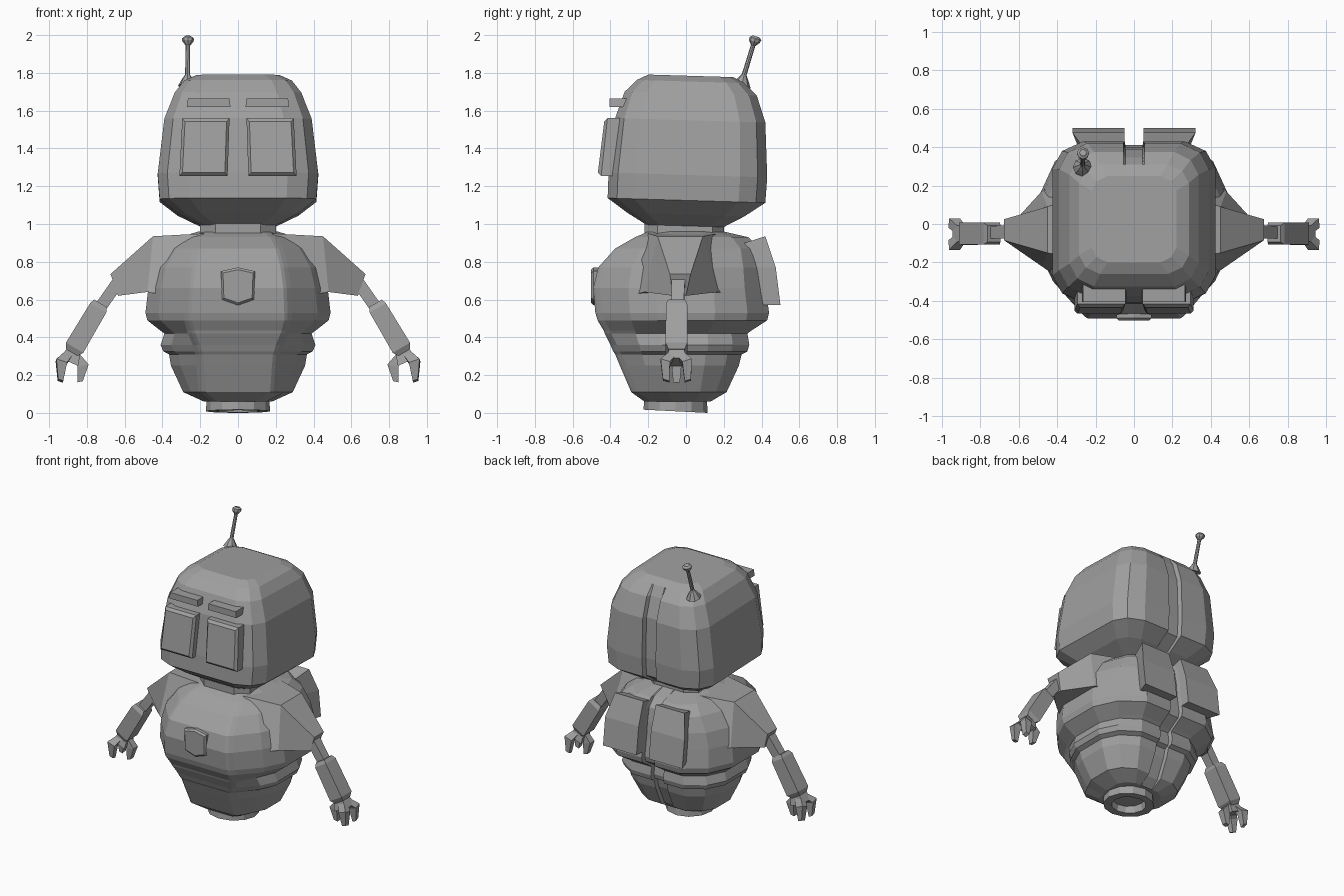
import bpy, bmesh, math
from mathutils import Vector

grey = bpy.data.materials.new("plain grey")
grey.diffuse_color = (0.35, 0.35, 0.35, 1)


def finish(name, bm):
    bmesh.ops.recalc_face_normals(bm, faces=bm.faces)
    me = bpy.data.meshes.new(name)
    bm.to_mesh(me)
    bm.free()
    me.materials.append(grey)
    ob = bpy.data.objects.new(name, me)
    bpy.context.collection.objects.link(ob)
    return ob


def loft(name, rings, sx=1, closed=False):
    """Skin equal-length rings of points; cap the ends, or join last to first."""
    bm = bmesh.new()
    vs = [[bm.verts.new((p[0] * sx, p[1], p[2])) for p in r] for r in rings]
    n = len(vs[0])
    pairs = list(zip(vs, vs[1:])) + ([(vs[-1], vs[0])] if closed else [])
    for a, b in pairs:
        for i in range(n):
            j = (i + 1) % n
            bm.faces.new((a[i], a[j], b[j], b[i]))
    if not closed:
        bm.faces.new(vs[0])
        bm.faces.new(vs[-1])
    return finish(name, bm)


def mirrored(half, z, tilt=0.0):
    """Complete a right-hand outline, front to back, with its left half."""
    pts = half + [(-x, y) for x, y in reversed(half)]
    return [(x, y, z + tilt * y) for x, y in pts]


def rod(name, stations, sides=6, sx=1, turn=0.0):
    """Tube through (point, half width, half depth) stations."""
    rings = []
    d = (Vector(stations[-1][0]) - Vector(stations[0][0])).normalized()
    v = Vector((0, 1, 0))
    u = v.cross(d).normalized()
    v = d.cross(u)
    for p, a, b in stations:
        rings.append([Vector(p) + u * a * math.cos(t) + v * b * math.sin(t)
                      for t in (turn + 2 * math.pi * i / sides for i in range(sides))])
    return loft(name, rings, sx)


# Head: rounded box with a shallow slot down the back
def head_ring(z, w, yf, yb, groove):
    c = (yf + yb) / 2
    h = (yb - yf) / 2
    half = [(0.62 * w, yf), (0.88 * w, c - 0.88 * h), (w, c - 0.66 * h),
            (w, c + 0.66 * h), (0.88 * w, c + 0.88 * h), (0.62 * w, yb),
            (0.055, yb), (0.045, yb - groove)]
    return mirrored(half, z, -0.03)


loft("head", [head_ring(*r) for r in [
    (0.99, 0.20, -0.21, 0.20, 0), (1.05, 0.32, -0.31, 0.31, 0.02),
    (1.125, 0.415, -0.415, 0.42, 0.03), (1.26, 0.425, -0.41, 0.43, 0.03),
    (1.55, 0.39, -0.375, 0.42, 0.03), (1.69, 0.335, -0.325, 0.375, 0.03),
    (1.755, 0.285, -0.26, 0.31, 0), (1.785, 0.22, -0.20, 0.25, 0)]])

# Neck
loft("neck", [mirrored([(0.12, -0.22), (0.2, -0.15), (0.2, 0.14), (0.12, 0.2)], z)
              for z in (0.90, 1.02)])


# Body: stacked bands, raised front panel, slot down the back
def body_ring(z, w, yf, yb, p, groove=0.03):
    half = [(p, yf), (p + 0.018, yf + 0.012), (p + 0.04, yf + 0.035),
            (max(0.86 * w, p + 0.045), 0.62 * yf), (w, 0.32 * yf), (w, 0.35 * yb),
            (0.84 * w, 0.74 * yb), (0.52 * w, yb),
            (0.05, yb), (0.045, yb - groove)]
    return mirrored(half, z)


loft("body", [body_ring(*r) for r in [
    (0.06, 0.18, -0.22, 0.13, 0.11, 0), (0.11, 0.29, -0.29, 0.215, 0.17),
    (0.25, 0.355, -0.35, 0.28, 0.18), (0.31, 0.365, -0.375, 0.295, 0.185),
    (0.325, 0.395, -0.385, 0.325, 0.19), (0.36, 0.41, -0.40, 0.335, 0.2),
    (0.42, 0.39, -0.43, 0.325, 0.225), (0.435, 0.41, -0.435, 0.345, 0.23),
    (0.49, 0.48, -0.468, 0.43, 0.245), (0.53, 0.49, -0.48, 0.44, 0.245),
    (0.66, 0.475, -0.492, 0.42, 0.24), (0.77, 0.445, -0.465, 0.41, 0.225),
    (0.87, 0.38, -0.375, 0.39, 0.2), (0.93, 0.31, -0.27, 0.33, 0.17),
    (0.96, 0.21, -0.2, 0.2, 0.13, 0)]])


# Hollow base ring
def base_ring(r, z):
    return [(r * math.cos(t), -0.055 + r * math.sin(t), z - 0.05 * r * math.sin(t))
            for t in (math.pi / 6 * i for i in range(12))]


loft("base_ring", [base_ring(0.165, 0.08), base_ring(0.17, 0.0085),
                   base_ring(0.115, 0.0085), base_ring(0.105, 0.08)], closed=True)

# Chest button
hexagon = [(-0.09, 0.75), (0, 0.77), (0.09, 0.75), (0.085, 0.6), (0, 0.57), (-0.085, 0.6)]
loft("chest_button", [[(x * s, y, 0.67 + (z - 0.67) * s) for x, z in hexagon]
                      for s, y in ((1, -0.44), (1, -0.49), (0.88, -0.502))])

for side, s in (("right", 1), ("left", -1)):
    # Eye panel with a bevelled rim, tilted along the face
    eye = [(0.055, 1.255), (0.31, 1.255), (0.295, 1.56), (0.045, 1.56)]

    def eye_ring(k, y):
        return [(0.176 + (x - 0.176) * k, y + (z - 1.25) * 0.11, 1.407 + (z - 1.407) * k)
                for x, z in eye]
    loft(side + "_eye", [eye_ring(1, -0.37), eye_ring(1, -0.45), eye_ring(0.88, -0.467)], s)

    # Brow bar
    loft(side + "_brow", [[(0.04, y, 1.62), (0.27, y, 1.62), (0.265, y, 1.665), (0.045, y, 1.665)]
                          for y in (-0.31, -0.405)], s)

    # Back plate
    loft(side + "_back_plate", [
        [(0.05, 0.36, 0.57), (0.27, 0.36, 0.57), (0.32, 0.5, 0.57), (0.05, 0.5, 0.57)],
        [(0.05, 0.35, 0.77), (0.27, 0.35, 0.77), (0.32, 0.475, 0.77), (0.05, 0.475, 0.77)],
        [(0.05, 0.31, 0.90), (0.25, 0.31, 0.90), (0.28, 0.42, 0.935), (0.05, 0.42, 0.935)]], s)

    # Shoulder tapering outwards
    loft(side + "_shoulder", [
        [(0.18, -0.2, 0.95), (0.18, 0.17, 0.95), (0.25, 0.33, 0.6), (0.25, -0.38, 0.6)],
        [(0.45, -0.15, 0.935), (0.45, 0.09, 0.935), (0.48, 0.17, 0.64), (0.48, -0.22, 0.64)],
        [(0.675, -0.085, 0.735), (0.675, 0.025, 0.735), (0.635, 0.0, 0.62), (0.635, -0.07, 0.62)]], s)

    # Arm, forearm and palm
    q = math.pi / 4
    rod(side + "_upper_arm", [((0.63, -0.04, 0.70), 0.045, 0.05),
                              ((0.735, -0.045, 0.55), 0.045, 0.045)], 4, s, q)
    rod(side + "_forearm", [((0.728, -0.05, 0.58), 0.055, 0.06),
                            ((0.74, -0.05, 0.556), 0.07, 0.08),
                            ((0.865, -0.05, 0.345), 0.075, 0.082),
                            ((0.88, -0.05, 0.32), 0.05, 0.06)], 4, s, q)
    rod(side + "_palm", [((0.86, -0.05, 0.35), 0.045, 0.045),
                         ((0.895, -0.05, 0.27), 0.075, 0.075)], 4, s, q)

    # Three splayed fingers, each bent inwards at the tip
    for name, a, b, c in (
            ("thumb", (0.87, -0.05, 0.32), (0.82, -0.05, 0.25), (0.835, -0.05, 0.165)),
            ("front_finger", (0.89, -0.06, 0.32), (0.935, -0.11, 0.27), (0.94, -0.105, 0.17)),
            ("rear_finger", (0.89, -0.04, 0.32), (0.935, 0.005, 0.27), (0.94, 0.01, 0.17))):
        rod(side + "_" + name, [(a, 0.03, 0.03), (b, 0.042, 0.036), (c, 0.02, 0.025)], 4, s, q)

# Antenna: flared foot, thin rod, knob
rod("antenna", [((-0.268, 0.295, 1.73), 0.05, 0.05), ((-0.268, 0.302, 1.765), 0.03, 0.03),
                ((-0.267, 0.308, 1.79), 0.013, 0.013), ((-0.265, 0.355, 1.945), 0.012, 0.012),
                ((-0.265, 0.362, 1.967), 0.03, 0.03), ((-0.265, 0.368, 1.982), 0.032, 0.032),
                ((-0.265, 0.371, 1.993), 0.018, 0.018)], 8)
